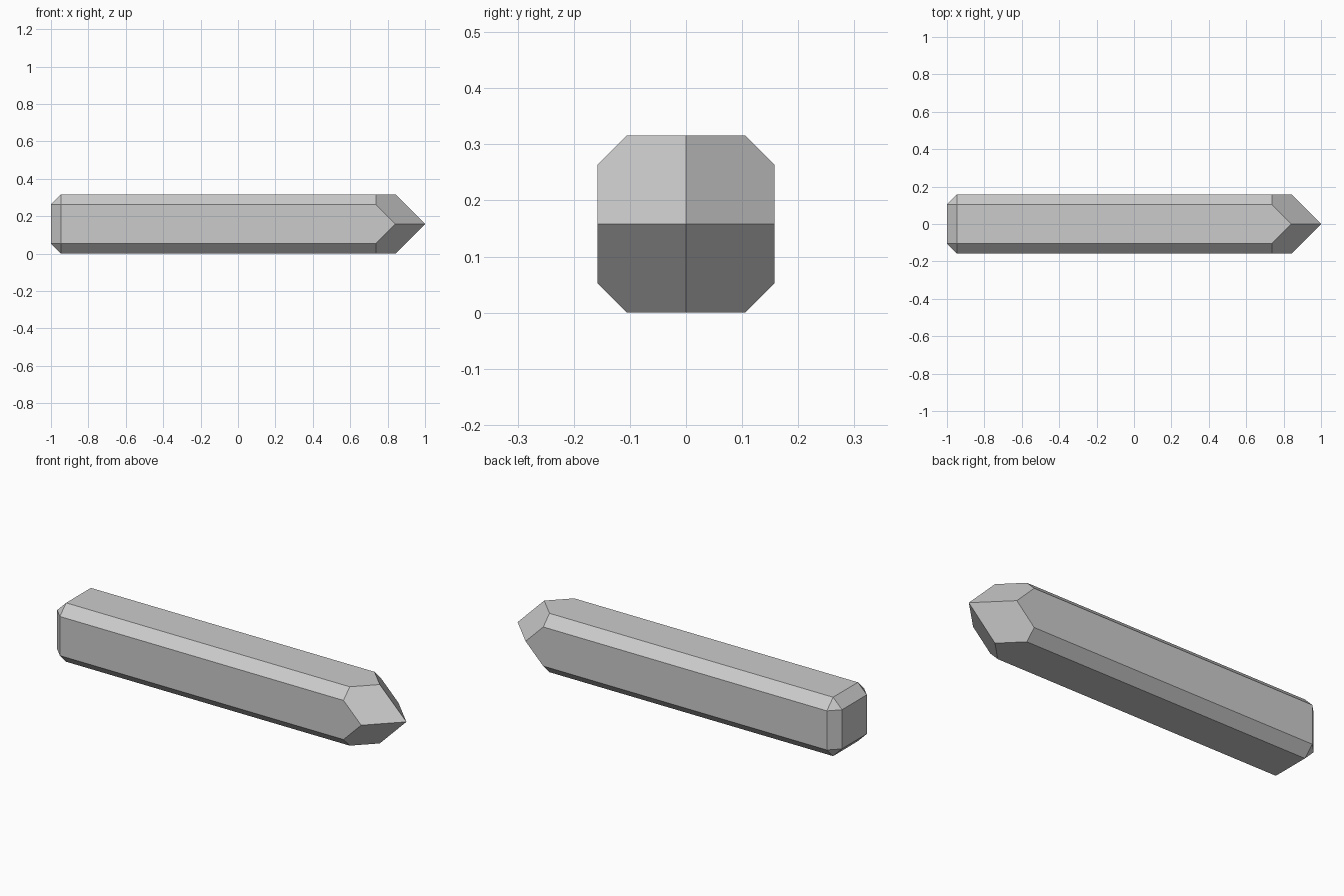
import bpy, bmesh
from mathutils import Vector, Matrix

if "Cube" in bpy.data.objects:
    bpy.data.objects.remove(bpy.data.objects["Cube"])

HALF = 0.158      # half thickness of the bar
CHAMFER = 0.053   # edge chamfer width
END = 1.3         # overshoot, trimmed away by the pointed tip

# Bar: a long box with every edge chamfered
bm = bmesh.new()
bmesh.ops.create_cube(bm, size=1.0)
length = END + 1.0
bmesh.ops.transform(
    bm, verts=bm.verts,
    matrix=Matrix.Translation(((END - 1.0) / 2, 0, 0))
    @ Matrix.Diagonal((length, 2 * HALF, 2 * HALF, 1)))
bmesh.ops.bevel(bm, geom=list(bm.edges), offset=CHAMFER, offset_type='OFFSET',
                segments=1, profile=0.5, affect='EDGES')

# Pointed tip: four slanted cuts meeting at x = 1
for sy in (1, -1):
    for sz in (1, -1):
        cut = bmesh.ops.bisect_plane(
            bm, geom=bm.verts[:] + bm.edges[:] + bm.faces[:], dist=1e-5,
            plane_co=Vector((1, 0, 0)), plane_no=Vector((1, sy, sz)).normalized(),
            clear_outer=True)
        rim = [e for e in bm.edges if e.is_boundary]
        bmesh.ops.edgeloop_fill(bm, edges=rim)

# Stand it on the ground
bmesh.ops.remove_doubles(bm, verts=bm.verts, dist=1e-4)
bmesh.ops.translate(bm, verts=bm.verts, vec=(0, 0, HALF))
bmesh.ops.recalc_face_normals(bm, faces=bm.faces)

mesh = bpy.data.meshes.new("pointed_bar")
bm.to_mesh(mesh)
bm.free()
bpy.context.collection.objects.link(bpy.data.objects.new("pointed_bar", mesh))
